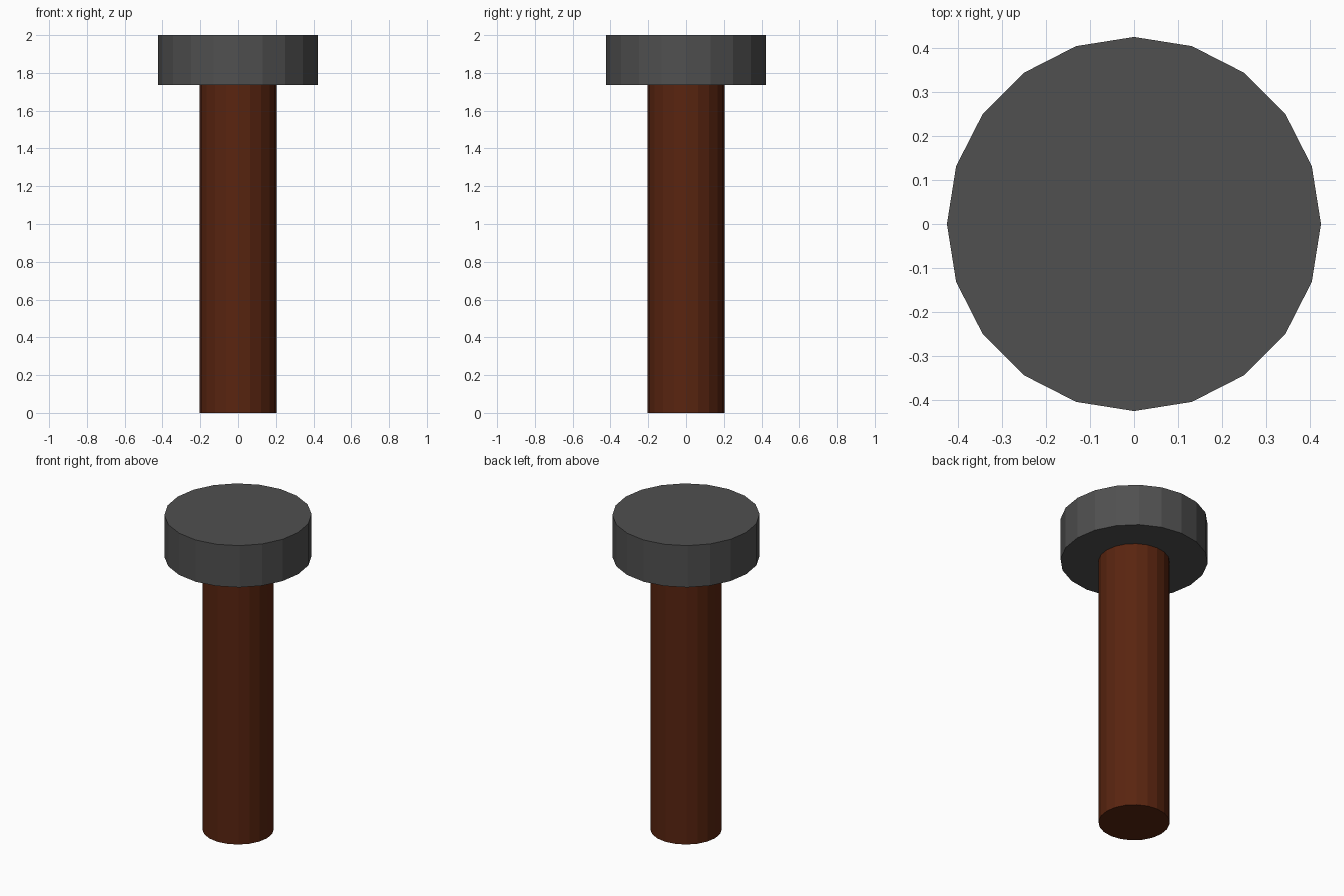
import bpy

if "Cube" in bpy.data.objects:
    bpy.data.objects.remove(bpy.data.objects["Cube"])


def material(name, color):
    mat = bpy.data.materials.new(name)
    mat.diffuse_color = (*color, 1.0)
    mat.use_nodes = True
    mat.node_tree.nodes["Principled BSDF"].inputs["Base Color"].default_value = mat.diffuse_color
    return mat


def cylinder(name, radius, z0, z1, mat):
    # Flat-shaded 20-sided cylinder between two heights
    bpy.ops.mesh.primitive_cylinder_add(
        vertices=20, radius=radius, depth=z1 - z0, location=(0, 0, (z0 + z1) / 2))
    obj = bpy.context.object
    obj.name = name
    obj.data.materials.append(mat)
    return obj


brown = material("brown", (0.10, 0.018, 0.005))
dark_grey = material("dark_grey", (0.08, 0.08, 0.08))

# Long round shaft
cylinder("shaft", 0.205, 0.0, 1.735, brown)

# Wide flat cap on top
cylinder("cap", 0.424, 1.735, 2.0, dark_grey)
